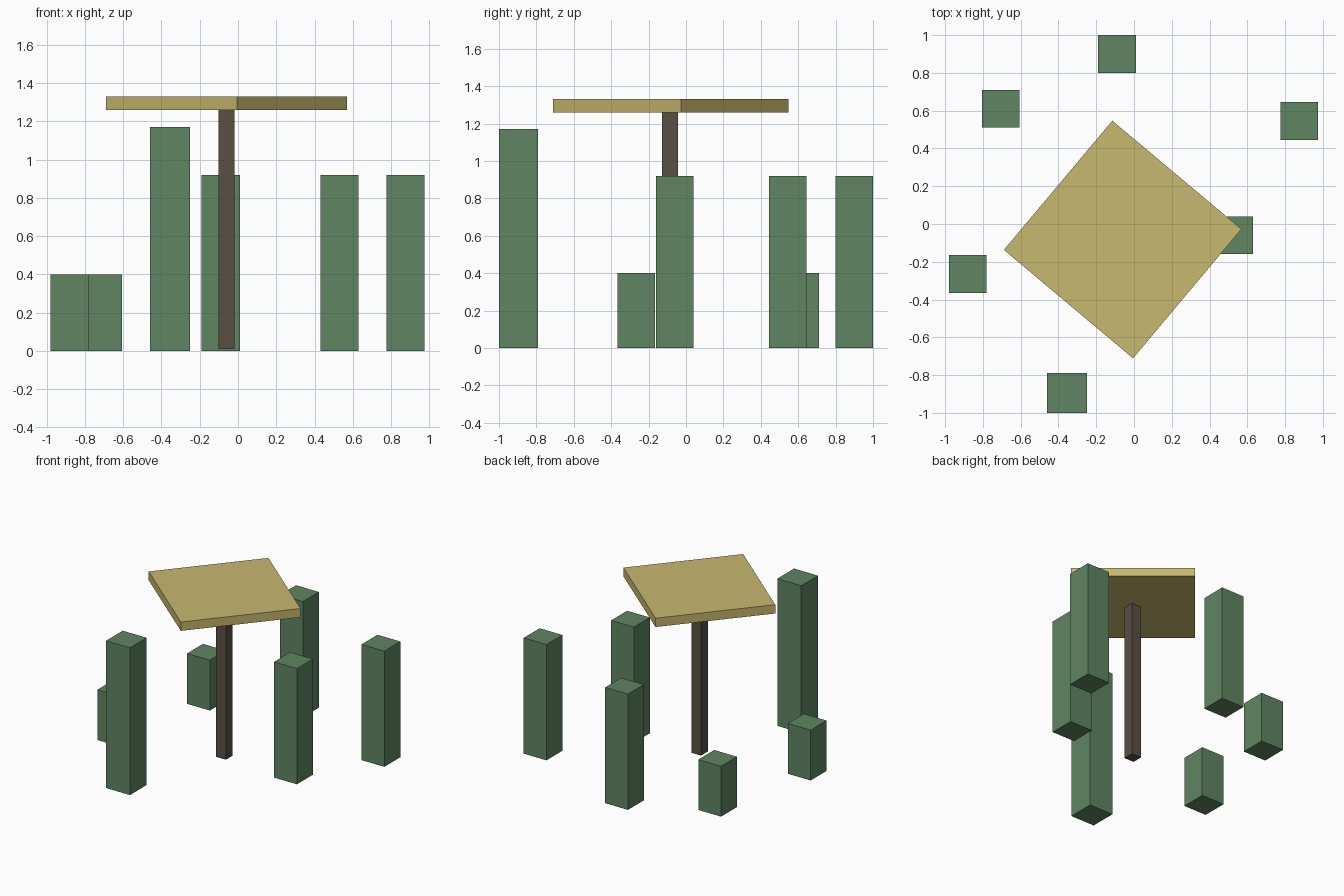
import bpy
from math import radians

cube = bpy.data.objects.get("Cube")
if cube:
    bpy.data.objects.remove(cube, do_unlink=True)


def make_material(name, color):
    mat = bpy.data.materials.new(name)
    mat.use_nodes = True
    mat.diffuse_color = (*color, 1)
    mat.node_tree.nodes["Principled BSDF"].inputs["Base Color"].default_value = (*color, 1)
    return mat


def box(name, x, y, width, bottom, top, mat, turn=0):
    """Square block standing between two heights, turned about z."""
    bpy.ops.mesh.primitive_cube_add(size=1, location=(x, y, (bottom + top) / 2))
    obj = bpy.context.object
    obj.name = name
    obj.scale = (width, width, top - bottom)
    obj.rotation_euler.z = radians(turn)
    obj.data.materials.append(mat)
    return obj


green = make_material("leaf green", (0.115, 0.235, 0.12))
sand = make_material("straw yellow", (0.58, 0.48, 0.16))
brown = make_material("dark wood", (0.1, 0.08, 0.06))

# Central pole carrying the turned canopy
box("pole", -0.06, -0.085, 0.085, 0.01, 1.26, brown)
box("canopy", -0.06, -0.082, 0.893, 1.26, 1.33, sand, turn=50)

# Ring of square pillars: x, y, width, height
pillars = [
    (-0.355, -0.895, 0.21, 1.17),
    (-0.88, -0.265, 0.2, 0.4),
    (-0.705, 0.61, 0.2, 0.4),
    (-0.09, 0.9, 0.2, 0.92),
    (0.875, 0.545, 0.2, 0.92),
    (0.53, -0.06, 0.2, 0.92),
]
for i, (x, y, width, height) in enumerate(pillars, 1):
    box(f"pillar_{i}", x, y, width, 0, height, green)
